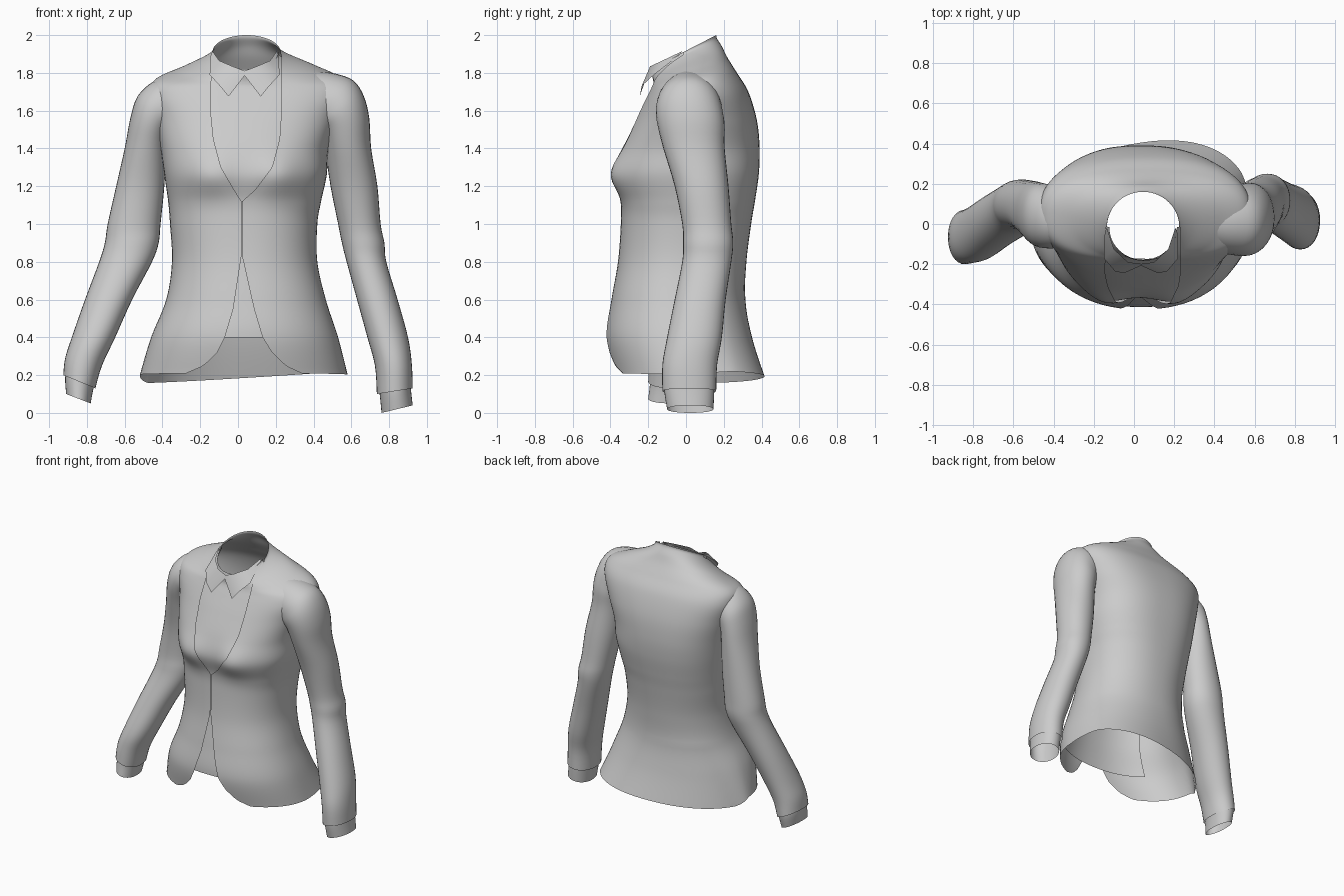
import bpy, bmesh
from math import sin, cos, asin, pi, exp, radians

if "Cube" in bpy.data.objects:
    bpy.data.objects.remove(bpy.data.objects["Cube"])

cloth = bpy.data.materials.new("grey_cloth")
cloth.use_nodes = True
GREY = (0.6, 0.6, 0.6, 1)
cloth.diffuse_color = GREY
cloth.node_tree.nodes["Principled BSDF"].inputs["Base Color"].default_value = GREY


def spline(rows, t):
    """Catmull-Rom through table rows, t counted in rows."""
    i = min(int(t), len(rows) - 2)
    f = t - i
    p = [rows[max(0, min(len(rows) - 1, i + k))] for k in (-1, 0, 1, 2)]
    return [b + f / 2 * (c - a + f * (2*a - 5*b + 4*c - d + f * (3*(b - c) + d - a)))
            for a, b, c, d in zip(*p)]


def linear(table, z):
    for a, b in zip(table, table[1:]):
        if z <= b[0]:
            f = max(0, (z - a[0]) / (b[0] - a[0]))
            return [u + (v - u) * f for u, v in zip(a, b)]
    return table[-1]


def power(v, e):
    return (abs(v) ** e) * (1 if v >= 0 else -1)


def ring_point(row, a, inset=0, tilt=0):
    """Point on a rounded section; angle 0 faces front, a quarter turn is +x."""
    zf, zb, x0, x1, y0, y1, n = row
    w, d = (x1 - x0) / 2 - inset, (y1 - y0) / 2 - inset
    sx, sy = power(sin(a), 2 / n), -power(cos(a), 2 / n)
    return [(x0 + x1) / 2 + w * sx, (y0 + y1) / 2 + d * sy,
            zf + (zb - zf) * (sy + 1) / 2 + tilt * sx]


def drape(p):
    """Bust fullness in front, hem swinging out to one side at the back."""
    x, y, z = p
    if y < 0:
        for cx in (-0.15, 0.21):
            p[1] -= 0.04 * exp(-((x - cx) / 0.12) ** 2 - ((z - 1.26) / 0.11) ** 2)
    else:
        swing = (x - 0.2) * min(1, y / 0.2) * max(0, 1 - (z - 0.2) / 0.4)
        p[1] += 0.15 * swing
        p[2] += 0.06 * swing
    return p


def grid_object(name, rings, closed=False):
    bm = bmesh.new()
    vs = [[bm.verts.new(p) for p in r] for r in rings]
    m = len(rings[0])
    for r, s in zip(vs, vs[1:]):
        for j in range(m if closed else m - 1):
            k = (j + 1) % m
            bm.faces.new((r[j], r[k], s[k], s[j]))
    bmesh.ops.remove_doubles(bm, verts=bm.verts, dist=0.0005)
    bmesh.ops.recalc_face_normals(bm, faces=bm.faces)
    me = bpy.data.meshes.new(name)
    bm.to_mesh(me)
    bm.free()
    ob = bpy.data.objects.new(name, me)
    bpy.context.collection.objects.link(ob)
    me.materials.append(cloth)
    bpy.ops.object.select_all(action='DESELECT')
    ob.select_set(True)
    bpy.context.view_layer.objects.active = ob
    bpy.ops.object.shade_smooth_by_angle(angle=radians(50))


# Torso sections: front z, back z, x range, y range, roundness
TORSO = [
    (.21, .195, -.52, .58, -.39, .43, 2.2),
    (.40, .40, -.46, .53, -.425, .36, 2.2),
    (.60, .60, -.38, .465, -.395, .315, 2.2),
    (.80, .80, -.35, .42, -.36, .32, 2.2),
    (1.0, 1.0, -.36, .42, -.345, .345, 2.3),
    (1.12, 1.12, -.37, .44, -.345, .365, 2.4),
    (1.26, 1.26, -.39, .47, -.37, .385, 2.5),
    (1.40, 1.40, -.41, .48, -.34, .39, 2.5),
    (1.55, 1.55, -.44, .53, -.275, .375, 2.5),
    (1.66, 1.70, -.47, .58, -.22, .33, 2.5),
    (1.72, 1.80, -.44, .56, -.19, .27, 2.4),
    (1.75, 1.88, -.30, .43, -.185, .22, 2.2),
    (1.78, 1.94, -.19, .30, -.19, .19, 2),
    (1.80, 1.98, -.14, .235, -.195, .165, 2),
    (1.82, 2.00, -.135, .225, -.19, .16, 2)]

# Front opening: z, right edge x, left edge x
OPENING = [(.20, -.30, .36), (.25, -.18, .25), (.32, -.11, .18), (.40, -.07, .13),
           (.55, -.025, .085), (.83, .018, .022), (1.12, .018, .022), (1.18, -.02, .09),
           (1.30, -.09, .18), (1.45, -.13, .22), (1.60, -.145, .23), (1.82, -.14, .23)]


def edge_angle(row, x):
    c, w = (row[2] + row[3]) / 2, (row[3] - row[2]) / 2
    return asin(power(max(-1, min(1, (x - c) / w)), row[6] / 2))


# Jacket body: wraps from the left front edge round the back to the right one
STEPS, COLS = 8, 72
last = (len(TORSO) - 1) * STEPS
body = []
for i in range(last + 1):
    row = spline(TORSO, i / STEPS)
    _, xr, xl = linear(OPENING, row[0])
    a0, a1 = edge_angle(row, xl), 2 * pi + edge_angle(row, xr)
    body.append([drape(ring_point(row, a0 + (a1 - a0) * j / COLS)) for j in range(COLS + 1)])
grid_object("jacket_body", body)

# Shirt front: inset panel showing in the neckline and under the cutaway
shirt = []
for i in range(STEPS, last + 1):
    row = spline(TORSO, i / STEPS)
    span = radians(50 + 40 * max(0, min(1, (row[0] - 1.4) / 0.3)))
    shirt.append([drape(ring_point(row, span * (j / 16 - 1), 0.012)) for j in range(33)])
grid_object("shirt_front", shirt)

# Folded collar points, mirrored about the neck centre
INNER = [(0, -.20, 1.805), (.08, -.19, 1.835), (.15, -.125, 1.865), (.185, -.02, 1.915)]
OUTER = [(.10, -.245, 1.675), (.145, -.235, 1.73), (.20, -.17, 1.79), (.195, -.04, 1.89)]
for side, label in ((1, "left"), (-1, "right")):
    grid_object(label + "_collar", [[(.035 + side * (x - .015), y, z) for x, y, z in line]
                                    for line in (INNER, OUTER)])

# Sleeve sections: z at right and left, x range, y range; the top ones turn into the shoulder
LEFT = [(.10, .13, .735, .925, -.125, .16), (.25, .26, .725, .92, -.125, .165),
        (.40, .40, .685, .90, -.10, .19), (.60, .60, .63, .845, -.06, .21),
        (.80, .80, .575, .785, -.02, .24), (.90, .90, .55, .775, -.015, .25),
        (1.0, 1.0, .53, .755, -.02, .24), (1.2, 1.2, .49, .738, -.06, .225),
        (1.4, 1.4, .46, .705, -.12, .205), (1.48, 1.56, .44, .695, -.15, .205),
        (1.50, 1.68, .42, .665, -.16, .195), (1.50, 1.76, .39, .61, -.155, .185),
        (1.50, 1.795, .35, .52, -.145, .18), (1.50, 1.81, .30, .42, -.13, .17)]
RIGHT = [(.20, .13, -.925, -.755, -.20, .07), (.29, .25, -.915, -.72, -.195, .075),
         (.40, .40, -.88, -.65, -.18, .10), (.60, .60, -.81, -.56, -.12, .15),
         (.80, .80, -.735, -.455, -.06, .20), (.90, .90, -.705, -.42, -.04, .22),
         (1.0, 1.0, -.69, -.41, -.03, .22), (1.2, 1.2, -.645, -.39, -.04, .215),
         (1.4, 1.4, -.60, -.38, -.08, .21), (1.56, 1.48, -.57, -.37, -.11, .205),
         (1.67, 1.50, -.535, -.35, -.12, .20), (1.74, 1.50, -.47, -.32, -.12, .19),
         (1.77, 1.50, -.40, -.28, -.11, .18), (1.785, 1.50, -.34, -.24, -.10, .17)]
# Shirt cuffs poke out of the sleeve ends
LEFT_CUFF = [(0, .04, .76, .925, -.10, .145), (.10, .13, .75, .915, -.115, .15),
             (.19, .21, .74, .91, -.115, .15)]
RIGHT_CUFF = [(.10, .05, -.91, -.78, -.20, .04), (.19, .13, -.915, -.765, -.19, .06),
              (.27, .22, -.90, -.74, -.185, .065)]


def tube(name, table):
    rings = []
    for i in range((len(table) - 1) * 4 + 1):
        z0, z1, x0, x1, y0, y1 = spline(table, i / 4)
        mid = (z0 + z1) / 2
        rings.append([ring_point((mid, mid, x0, x1, y0, y1, 2.1), 2 * pi * j / 32,
                                 tilt=(z1 - z0) / 2) for j in range(32)])
    grid_object(name, rings, closed=True)


tube("left_sleeve", LEFT)
tube("right_sleeve", RIGHT)
tube("left_cuff", LEFT_CUFF)
tube("right_cuff", RIGHT_CUFF)
